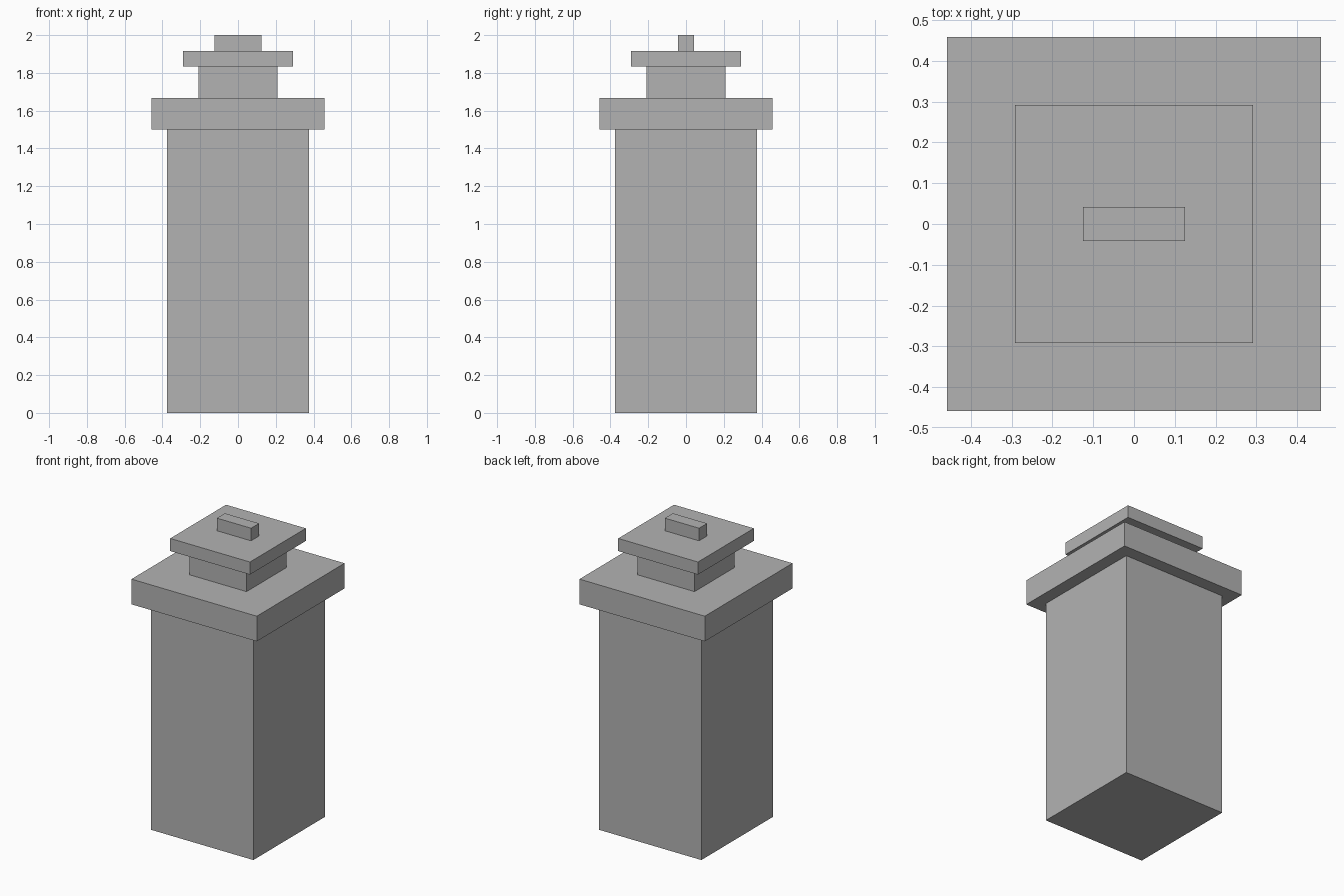
import bpy

cube = bpy.data.objects.get("Cube")
if cube:
    bpy.data.objects.remove(cube, do_unlink=True)

# Single grey material
GREY = (0.45, 0.45, 0.45, 1.0)
grey = bpy.data.materials.new("plain grey")
grey.use_nodes = True
grey.diffuse_color = GREY
bsdf = next(n for n in grey.node_tree.nodes if n.type == 'BSDF_PRINCIPLED')
bsdf.inputs["Base Color"].default_value = GREY

UNIT = 1 / 12  # all parts sit on a regular block grid


def block(name, width, depth, bottom, top):
    """Box centred on the vertical axis, measured in grid units."""
    bpy.ops.mesh.primitive_cube_add(size=1, location=(0, 0, (bottom + top) / 2 * UNIT))
    obj = bpy.context.object
    obj.name = obj.data.name = name
    obj.scale = (width * UNIT, depth * UNIT, (top - bottom) * UNIT)
    bpy.ops.object.transform_apply(location=False, rotation=False, scale=True)
    obj.data.materials.append(grey)


# Stacked from the ground up
block("body", 9, 9, 0, 18)
block("collar", 11, 11, 18, 20)
block("neck", 5, 5, 20, 22)
block("cap", 7, 7, 22, 23)
block("top_handle", 3, 1, 23, 24)
